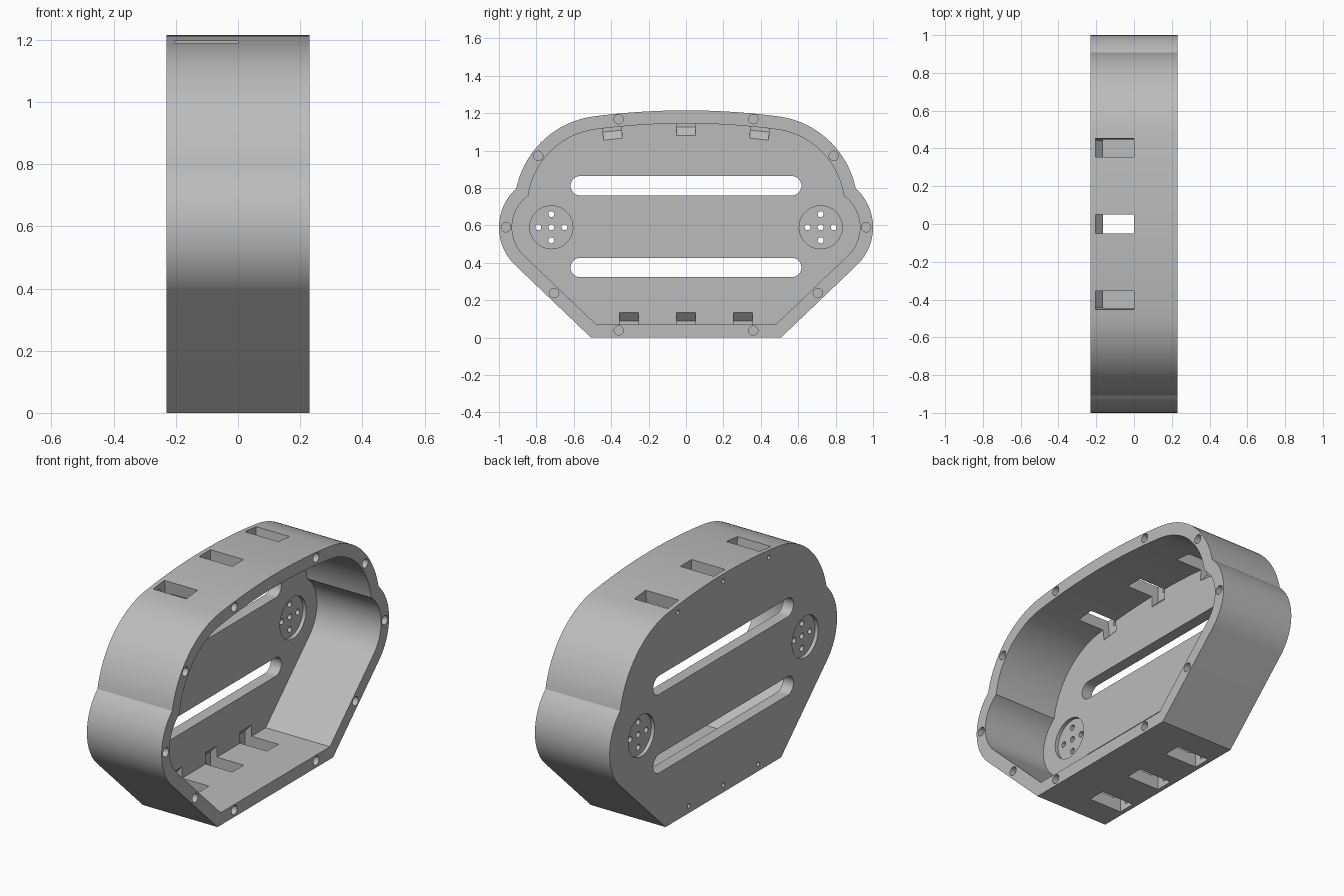
import bpy, bmesh
from math import sin, cos, tan, pi, radians, atan2, hypot, sqrt
from mathutils import Vector, Matrix

cube = bpy.data.objects.get("Cube")
if cube:
    bpy.data.objects.remove(cube, do_unlink=True)

HALF = 0.23            # half depth of the tray
FLOOR = -0.165         # inner face of the back plate
TOP, BIG = 1.215, 3.8  # crown height and radius of the top arc
SIDE, SHOULDER = (0.72, 0.59), (0.43, 0.70)

grey = bpy.data.materials.new("plain grey")
grey.use_nodes = True
colour = (0.5, 0.5, 0.5, 1)
grey.diffuse_color = colour
grey.node_tree.nodes["Principled BSDF"].inputs["Base Color"].default_value = colour


def arc(c, r, a0, a1, n):
    return [(c[0] + r * cos(a0 + (a1 - a0) * i / n),
             c[1] + r * sin(a0 + (a1 - a0) * i / n)) for i in range(n + 1)]


def outline(d):
    """Closed (y, z) outline of the tray, moved inwards by d."""
    r1, r2, r3 = 0.28 - d, 0.487 - d, BIG - d
    # corner where the side bulge meets the shoulder arc
    vx, vz = SHOULDER[0] - SIDE[0], SHOULDER[1] - SIDE[1]
    dist = hypot(vx, vz)
    a = (r1 * r1 - r2 * r2 + dist * dist) / (2 * dist)
    h = sqrt(r1 * r1 - a * a)
    cy = SIDE[0] + (a * vx + h * vz) / dist
    cz = SIDE[1] + (a * vz - h * vx) / dist
    # sloping lower side, tangent to the bulge
    low = radians(-46.3)
    ty, tz = SIDE[0] + r1 * cos(low), SIDE[1] + r1 * sin(low)
    pts = [(ty - (tz - d) / tan(low + pi / 2), d)]
    pts += arc(SIDE, r1, low, atan2(cz - SIDE[1], cy - SIDE[0]), 24)
    crown = atan2(SHOULDER[1] - (TOP - BIG), SHOULDER[0])
    pts += arc(SHOULDER, r2, atan2(cz - SHOULDER[1], cy - SHOULDER[0]), crown, 28)[1:]
    pts += arc((0, TOP - BIG), r3, crown, pi / 2, 12)[1:]
    return pts + [(-y, z) for y, z in reversed(pts[:-1])]


def prism(bm, points, vec, matrix=Matrix()):
    """Solid made by sweeping a flat loop along vec."""
    face = bm.faces.new([bm.verts.new(matrix @ Vector(p)) for p in points])
    res = bmesh.ops.extrude_face_region(bm, geom=[face])
    top = [v for v in res["geom"] if isinstance(v, bmesh.types.BMVert)]
    bmesh.ops.translate(bm, verts=top, vec=matrix.to_3x3() @ Vector(vec))


def along_x(bm, loop, x0, x1):
    prism(bm, [(x0, y, z) for y, z in loop], (x1 - x0, 0, 0))


def disc(bm, y, z, r, x0, x1, n=32):
    along_x(bm, arc((y, z), r, 0, 2 * pi, n)[:-1], x0, x1)


def finish(bm, name):
    bmesh.ops.recalc_face_normals(bm, faces=bm.faces)
    mesh = bpy.data.meshes.new(name)
    bm.to_mesh(mesh)
    bm.free()
    mesh.materials.append(grey)
    obj = bpy.data.objects.new(name, mesh)
    bpy.context.collection.objects.link(obj)
    return obj


# Solid tray body
bm = bmesh.new()
along_x(bm, outline(0), -HALF, HALF)
tray = finish(bm, "tray_housing")
bpy.context.view_layer.objects.active = tray


def cut(bm, name):
    cutter = finish(bm, name)
    cutter.hide_render = True
    mod = tray.modifiers.new(name, "BOOLEAN")
    mod.operation, mod.solver, mod.object = "DIFFERENCE", "EXACT", cutter
    bpy.ops.object.modifier_apply(modifier=name)
    bpy.data.objects.remove(cutter, do_unlink=True)


# Open cavity
bm = bmesh.new()
along_x(bm, outline(0.07), FLOOR, 0.3)
cut(bm, "cavity_cut")

# Two long round-ended slots in the back plate
bm = bmesh.new()
for z in (0.812, 0.375):
    r = 0.052
    loop = arc((0.565, z), r, -pi / 2, pi / 2, 16) + arc((-0.565, z), r, pi / 2, 3 * pi / 2, 16)
    along_x(bm, loop, -0.3, -0.1)
cut(bm, "long_slot_cut")

# Round recesses on both faces of the back plate
bm = bmesh.new()
for s in (-1, 1):
    disc(bm, s * SIDE[0], SIDE[1], 0.115, -0.3, -HALF + 0.02, 48)
    disc(bm, s * SIDE[0], SIDE[1], 0.115, FLOOR - 0.02, -0.1, 48)
cut(bm, "round_recess_cut")

# Five small through holes in each recess
bm = bmesh.new()
for s in (-1, 1):
    for dy, dz in ((0, 0), (0.07, 0), (-0.07, 0), (0, 0.07), (0, -0.07)):
        disc(bm, s * SIDE[0] + dy, SIDE[1] + dz, 0.016, -0.3, -0.1, 20)
cut(bm, "small_hole_cut")

# Blind screw holes around the rim
bm = bmesh.new()
for y, z in ((0.36, 1.168), (0.79, 0.972), (0.963, 0.59), (0.705, 0.238), (0.36, 0.038)):
    for s in (-1, 1):
        disc(bm, s * y, z, 0.025, 0.13, 0.3, 24)
cut(bm, "rim_hole_cut")

# Latch windows with a ramp into the back plate, top and bottom
frames = [Matrix.Translation((0, y, 0)) @ Matrix.Rotation(pi, 4, "X") for y in (-0.305, 0, 0.305)]
for y in (-0.405, 0, 0.405):
    frames.append(Matrix.Translation((0, 0, TOP - BIG)) @ Matrix.Rotation(-y / BIG, 4, "X")
                  @ Matrix.Translation((0, 0, BIG)))
bm = bmesh.new()
for m in frames:
    shape = ((-0.205, 0.05), (-0.205, -0.09), (FLOOR, -0.133), (0, -0.133), (0, 0.05))
    prism(bm, [(x, -0.05, z) for x, z in shape], (0, 0.1, 0), m)
cut(bm, "latch_window_cut")

# Pin holes from the back into each latch window
bm = bmesh.new()
for m in frames:
    p = m @ Vector((0, 0, -0.04))
    disc(bm, p.y, p.z, 0.012, -0.3, -0.15, 16)
cut(bm, "pin_hole_cut")

tray.select_set(True)
bpy.ops.object.shade_smooth_by_angle(angle=radians(25))
